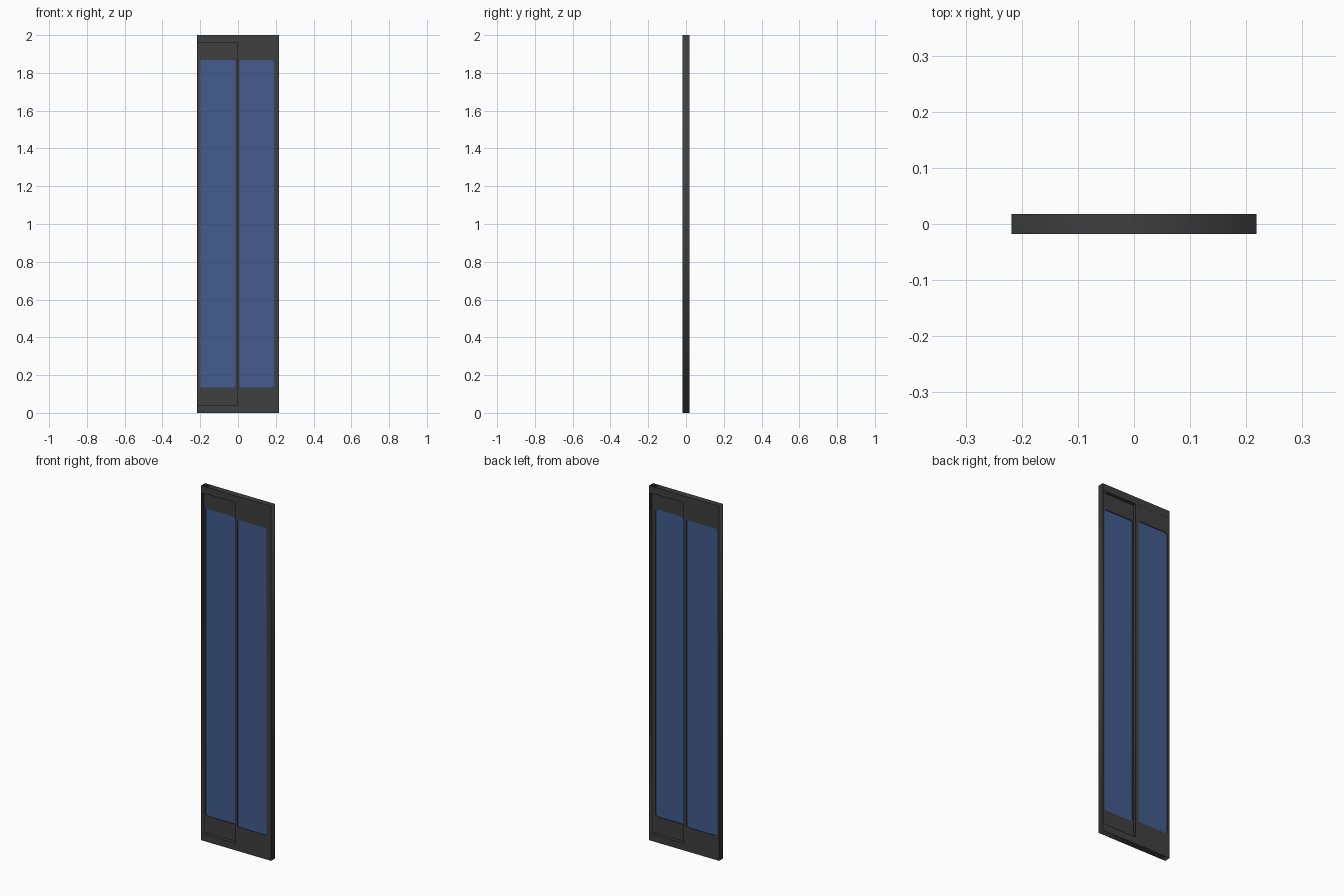
import bpy, math

if "Cube" in bpy.data.objects:
    bpy.data.objects.remove(bpy.data.objects["Cube"])

def material(name, rgb):
    m = bpy.data.materials.new(name)
    m.diffuse_color = (*rgb, 1)
    m.use_nodes = True
    m.node_tree.nodes["Principled BSDF"].inputs["Base Color"].default_value = m.diffuse_color
    return m

FRAME = material("dark grey metal", (0.05, 0.05, 0.05))
GLASS = material("blue glass", (0.055, 0.105, 0.27))

def outline(x0, x1, z0, z1, r=0.0, steps=4):
    """Rectangle outline, optionally with rounded corners."""
    if r == 0:
        return [(x0, z0), (x1, z0), (x1, z1), (x0, z1)]
    pts = []
    corners = [(x1 - r, z1 - r), (x0 + r, z1 - r), (x0 + r, z0 + r), (x1 - r, z0 + r)]
    for k, (cx, cz) in enumerate(corners):
        for i in range(steps + 1):
            a = math.pi / 2 * (k + i / steps)
            pts.append((cx + r * math.cos(a), cz + r * math.sin(a)))
    return pts

def slab(name, loops, y0, y1, mat):
    """Extrude outlines (first outer, then holes) from y0 to y1."""
    cu = bpy.data.curves.new(name, 'CURVE')
    cu.dimensions = '2D'
    cu.fill_mode = 'BOTH'
    cu.extrude = (y1 - y0) / 2
    for pts in loops:
        sp = cu.splines.new('POLY')
        sp.points.add(len(pts) - 1)
        for p, (x, z) in zip(sp.points, pts):
            p.co = (x, z, 0, 1)
        sp.use_cyclic_u = True
    cu.materials.append(mat)
    ob = bpy.data.objects.new(name, cu)
    bpy.context.collection.objects.link(ob)
    ob.rotation_euler.x = math.pi / 2
    ob.location.y = (y0 + y1) / 2
    bpy.ops.object.select_all(action='DESELECT')
    ob.select_set(True)
    bpy.context.view_layer.objects.active = ob
    bpy.ops.object.convert(target='MESH')

W, D, T = 0.218, 0.0175, 0.004   # half width, half depth, jamb thickness

# outer frame: thin jambs, deeper head and sill
slab("outer_frame", [outline(-W, W, 0, 2),
                     outline(-W + T, W - T, 0.04, 1.96)], -D, D, FRAME)

# two sliding leaves, one in the front track and one in the rear track
leaves = [("left", -W + T, 0.003, -0.204, -0.014, 0.001, D - 0.0005),
          ("right", -0.004, W - T, 0.008, 0.190, -D, -0.001)]
for side, x0, x1, g0, g1, y0, y1 in leaves:
    slab(side + "_leaf_frame", [outline(x0, x1, 0.04, 1.96),
                                outline(g0, g1, 0.135, 1.868, 0.014)], y0, y1, FRAME)
    slab(side + "_glass", [outline(g0, g1, 0.135, 1.868, 0.014)],
         y0 + 0.004, y1 - 0.004, GLASS)
